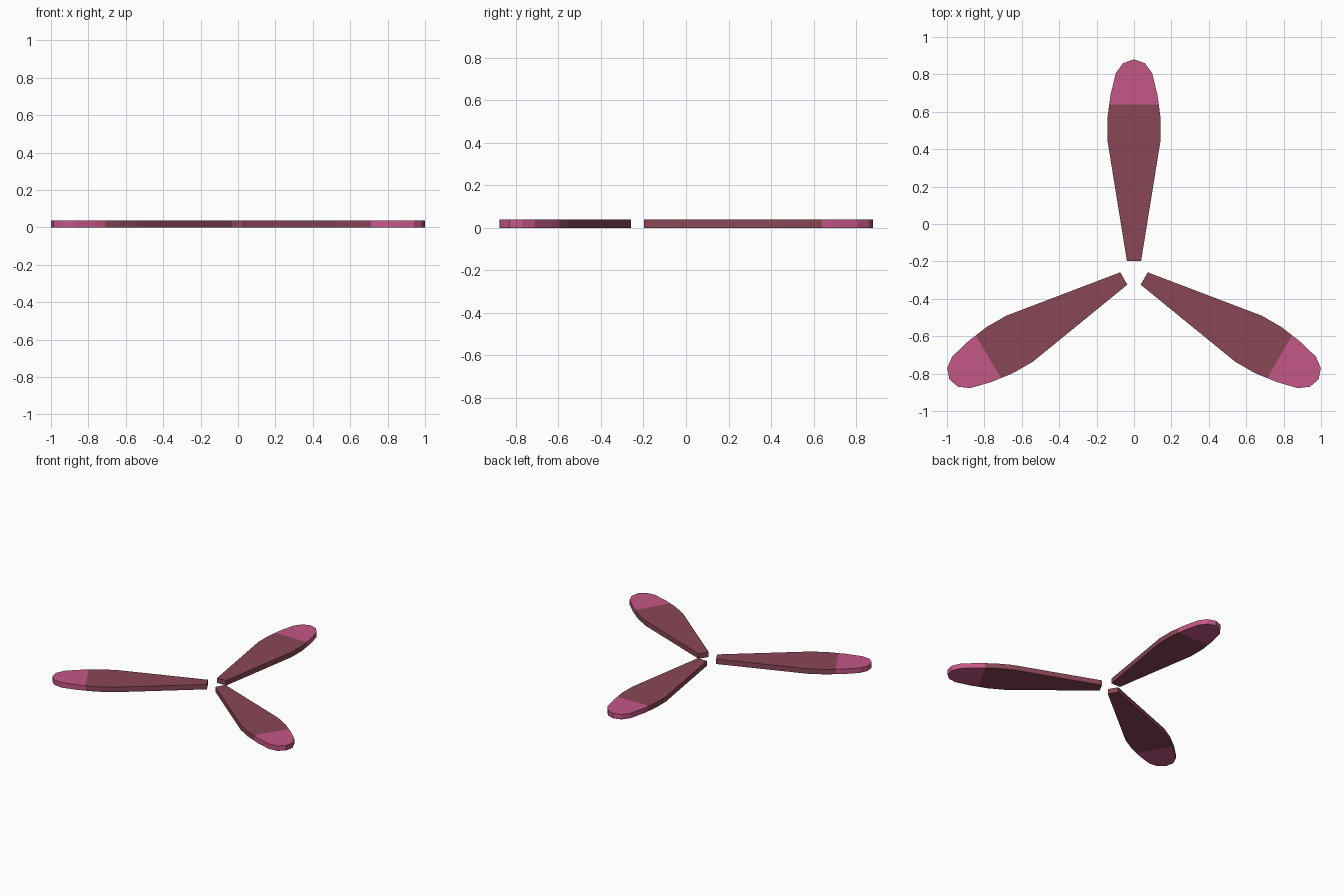
import bpy, bmesh, math
from mathutils import Matrix

if "Cube" in bpy.data.objects:
    bpy.data.objects.remove(bpy.data.objects["Cube"])

HUB_Y = -0.26      # common centre of the three blades
THICK = 0.038
SPLIT = 0.899      # radius where the tip colour starts


def material(name, rgb):
    m = bpy.data.materials.new(name)
    m.diffuse_color = (*rgb, 1)
    m.use_nodes = True
    m.node_tree.nodes["Principled BSDF"].inputs["Base Color"].default_value = m.diffuse_color
    return m


maroon = material("dusty maroon", (0.25, 0.062, 0.093))
pink = material("rose pink", (0.55, 0.097, 0.24))

# Half outline of a blade: (radius, half width)
half = [(0.063, 0.038), (0.707, 0.142), (0.828, 0.142), (0.952, 0.125),
        (1.067, 0.097), (1.12, 0.058)]
outline = [(r, -w) for r, w in half] + [(1.14, 0)] + [(r, w) for r, w in reversed(half)]


def blade(name, angle):
    bm = bmesh.new()
    face = bm.faces.new([bm.verts.new((x, y, 0)) for x, y in outline])
    ext = bmesh.ops.extrude_face_region(bm, geom=[face])
    top = [g for g in ext["geom"] if isinstance(g, bmesh.types.BMVert)]
    bmesh.ops.translate(bm, verts=top, vec=(0, 0, THICK))
    # cut the coloured tip
    bmesh.ops.bisect_plane(bm, geom=bm.verts[:] + bm.edges[:] + bm.faces[:],
                           plane_co=(SPLIT, 0, 0), plane_no=(1, 0, 0))
    for f in bm.faces:
        f.material_index = int(f.calc_center_median().x > SPLIT)
    bmesh.ops.recalc_face_normals(bm, faces=bm.faces)
    bm.transform(Matrix.Translation((0, HUB_Y, 0)) @ Matrix.Rotation(angle, 4, 'Z'))
    me = bpy.data.meshes.new(name)
    bm.to_mesh(me)
    bm.free()
    me.materials.append(maroon)
    me.materials.append(pink)
    bpy.context.collection.objects.link(bpy.data.objects.new(name, me))


# Three blades, 120 degrees apart
for label, deg in (("back", 90), ("left", 210), ("right", 330)):
    blade("blade_" + label, math.radians(deg))
